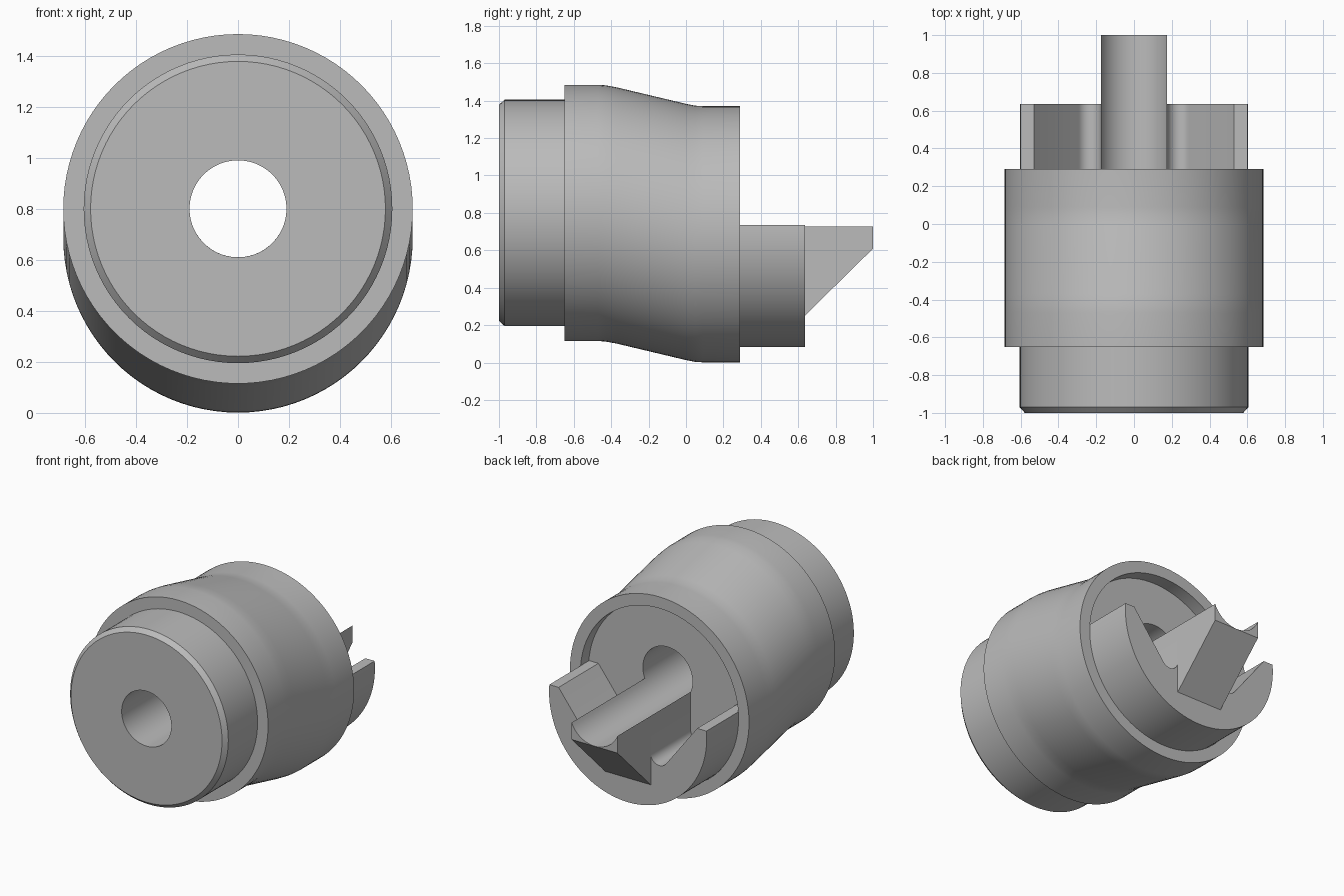
import bpy, bmesh
from math import sin, cos, pi, radians, asin, sqrt

cube = bpy.data.objects.get("Cube")
if cube:
    bpy.data.objects.remove(cube, do_unlink=True)

# Material
grey = bpy.data.materials.new("plain grey")
grey.use_nodes = True
colour = (0.5, 0.5, 0.5, 1)
grey.diffuse_color = colour
grey.node_tree.nodes["Principled BSDF"].inputs["Base Color"].default_value = colour

BORE_Z, BORE_R = 0.80, 0.19      # through bore, in line with the front collar
REAR_Z, COLLAR_R, BODY_R = 0.686, 0.605, 0.685
FLOOR_Y, TONGUE_Y = 0.20, 0.635
SPIKE_X = 0.175


def loft(name, rings, closed):
    """Skin matching rings of points; closed joins last to first, else caps ends."""
    bm = bmesh.new()
    loops = [[bm.verts.new(p) for p in ring] for ring in rings]
    pairs = list(zip(loops, loops[1:]))
    if closed:
        pairs.append((loops[-1], loops[0]))
    else:
        bm.faces.new(loops[0])
        bm.faces.new(loops[-1])
    n = len(loops[0])
    for a, b in pairs:
        for i in range(n):
            j = (i + 1) % n
            bm.faces.new((a[i], a[j], b[j], b[i]))
    bmesh.ops.recalc_face_normals(bm, faces=bm.faces)
    mesh = bpy.data.meshes.new(name)
    bm.to_mesh(mesh)
    bm.free()
    mesh.materials.append(grey)
    obj = bpy.data.objects.new(name, mesh)
    bpy.context.collection.objects.link(obj)
    bpy.ops.object.select_all(action='DESELECT')
    obj.select_set(True)
    bpy.context.view_layer.objects.active = obj
    bpy.ops.object.shade_smooth_by_angle(angle=radians(30))
    return obj


def arc(cx, cz, r, start, end, steps):
    """Points on an arc in the x-z plane, angles in radians."""
    return [(cx + r * cos(start + (end - start) * i / steps),
             cz + r * sin(start + (end - start) * i / steps))
            for i in range(steps + 1)]


def place(profile, y):
    return [(x, y, z) for x, z in profile]


def mirrored(half):
    """Complete a half profile that runs from +x to the centre line."""
    return half + [(-x, z) for x, z in reversed(half) if abs(x) > 1e-5]


# Housing: front collar, eccentric body, rear recess and bore (y, radius, centre z)
stations = [
    (-1.0, 0.578, BORE_Z), (-0.97, COLLAR_R, BORE_Z), (-0.65, COLLAR_R, BORE_Z),
    (-0.65, BODY_R, BORE_Z), (-0.47, BODY_R, BORE_Z), (-0.43, BODY_R, 0.797),
    (-0.37, BODY_R, 0.786), (0.0, BODY_R, 0.698), (0.05, BODY_R, 0.688),
    (0.09, BODY_R, REAR_Z), (0.29, BODY_R, REAR_Z), (0.29, COLLAR_R, REAR_Z),
    (FLOOR_Y, COLLAR_R, REAR_Z), (FLOOR_Y, BORE_R, BORE_Z), (-1.0, BORE_R, BORE_Z),
]
loft("housing", [place(arc(0, z, r, 0, 2 * pi, 96)[:-1], y)
                 for y, r, z in stations], closed=True)

# Rear tongue: lower cradle with two filleted channels beside a central rib
half_angle = asin(SPIKE_X / BORE_R)
saddle = arc(0, BORE_Z, BORE_R, -pi / 2 + half_angle, -pi / 2, 10)
tongue_top = 0.735
tongue_r = COLLAR_R - 0.002
top_angle = asin((tongue_top - REAR_Z) / tongue_r)
outer = arc(0, REAR_Z, tongue_r, -pi / 2, top_angle, 40)
channel = arc(0.24, 0.465, 0.065, radians(-37.6), -pi, 10)
half = outer[1:] + [(0.53, tongue_top)] + channel + saddle
tongue_profile = mirrored(half) + [outer[0]]
loft("rear_tongue", [place(tongue_profile, y) for y in (FLOOR_Y - 0.01, TONGUE_Y)],
     closed=False)

# Spike: the rib carried on, with a sloped underside
spike_top = mirrored(saddle)


def spike_section(y, bottom):
    return place(spike_top + [(-SPIKE_X, bottom), (SPIKE_X, bottom)], y)


loft("spike", [spike_section(TONGUE_Y, 0.25), spike_section(1.0, 0.609)], closed=False)
